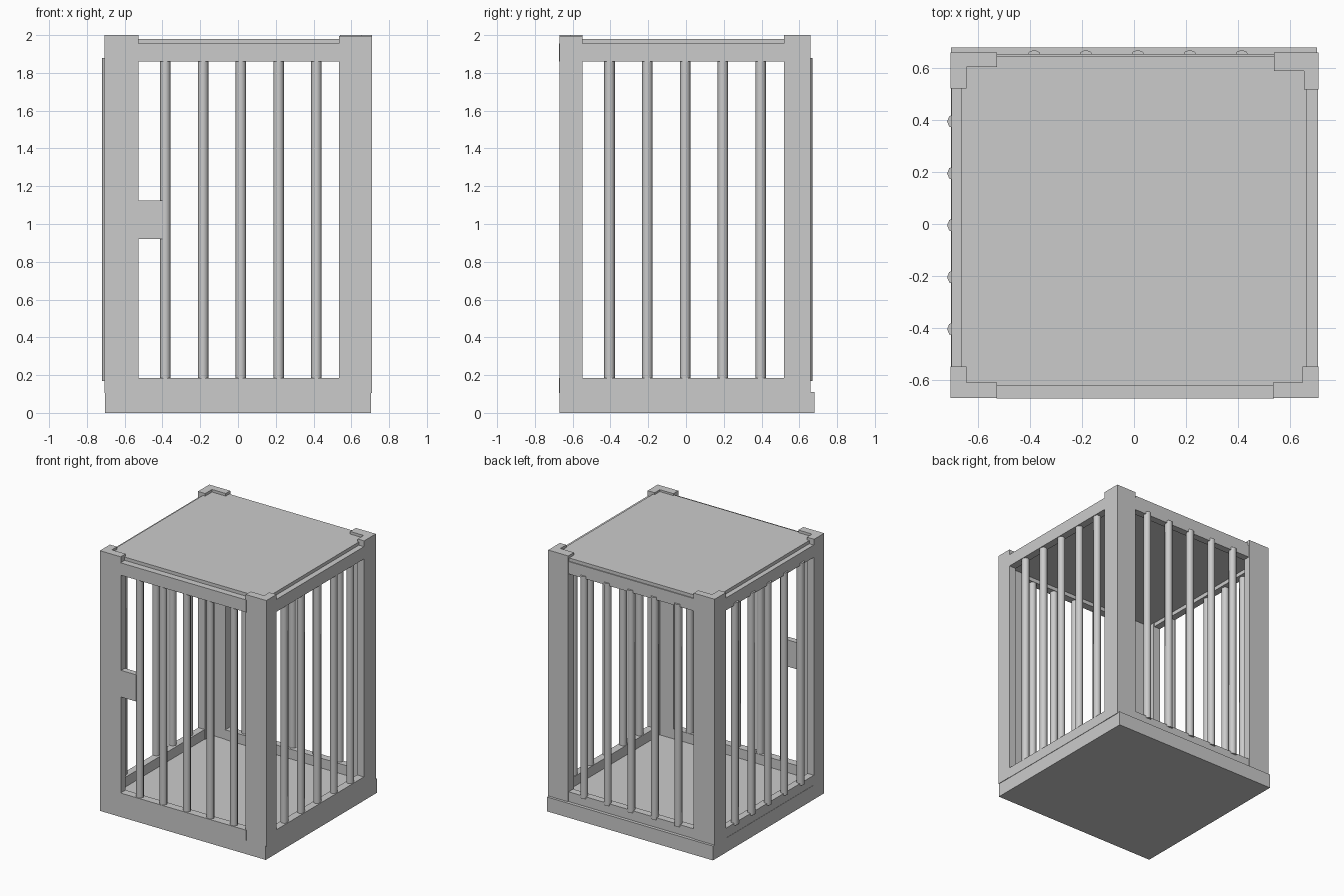
import bpy, bmesh
from mathutils import Matrix, Vector

if "Cube" in bpy.data.objects:
    bpy.data.objects.remove(bpy.data.objects["Cube"])


def make(name, bm):
    me = bpy.data.meshes.new(name)
    bm.to_mesh(me)
    bm.free()
    ob = bpy.data.objects.new(name, me)
    bpy.context.collection.objects.link(ob)
    return ob


def box(name, x0, x1, y0, y1, z0, z1):
    bm = bmesh.new()
    size = Vector((x1 - x0, y1 - y0, z1 - z0))
    mid = Vector((x0 + x1, y0 + y1, z0 + z1)) / 2
    bmesh.ops.create_cube(bm, size=1, matrix=Matrix.Translation(mid) @ Matrix.Diagonal(size).to_4x4())
    return make(name, bm)


def bar(name, x, y, z0, z1, r=0.028):
    bm = bmesh.new()
    bmesh.ops.create_cone(bm, cap_ends=True, segments=8, radius1=r, radius2=r, depth=z1 - z0,
                          matrix=Matrix.Translation((x, y, (z0 + z1) / 2)))
    ob = make(name, bm)
    for p in ob.data.polygons:
        p.use_smooth = abs(p.normal.z) < 0.5


def post(name, outer, inner, arm, height):
    """L-shaped corner post: outer corner, inner corner, ends of both arms."""
    (ox, oy), (ix, iy), (ax, ay) = outer, inner, arm
    pts = [(ox, oy), (ax, oy), (ax, iy), (ix, iy), (ix, ay), (ox, ay)]
    bm = bmesh.new()
    face = bm.faces.new([bm.verts.new((x, y, 0.105)) for x, y in pts])
    top = bmesh.ops.extrude_face_region(bm, geom=[face], use_keep_orig=True)["geom"]
    bmesh.ops.translate(bm, verts=[g for g in top if isinstance(g, bmesh.types.BMVert)],
                        vec=(0, 0, height))
    bmesh.ops.recalc_face_normals(bm, faces=bm.faces)
    make(name, bm)


# Floor and roof slabs
box("base", -0.705, 0.705, -0.67, 0.68, 0, 0.11)
box("roof", -0.665, 0.665, -0.622, 0.648, 1.89, 1.98)

# Corner posts
post("post_front_left", (-0.706, -0.67), (-0.645, -0.61), (-0.528, -0.548), 1.895)
post("post_front_right", (0.71, -0.67), (0.65, -0.61), (0.535, -0.548), 1.89)
post("post_back_left", (-0.706, 0.66), (-0.645, 0.605), (-0.528, 0.522), 1.895)
post("post_back_right", (0.71, 0.66), (0.655, 0.59), (0.54, 0.518), 1.895)

# Top and bottom rails on all four sides
for label, z0, z1 in (("bottom", 0.105, 0.185), ("top", 1.86, 1.955)):
    box(label + "_rail_front", -0.53, 0.54, -0.672, -0.612, z0, z1)
    box(label + "_rail_back", -0.53, 0.545, 0.6, 0.655, z0, z1)
    box(label + "_rail_left", -0.703, -0.65, -0.55, 0.525, z0, z1)
    box(label + "_rail_right", 0.65, 0.708, -0.55, 0.52, z0, z1)

# Bars: front and right sit inside the frame, back and left poke out a little
for i in range(5):
    x = -0.385 + 0.2 * i
    y = -0.405 + 0.2 * i
    bar(f"front_bar_{i}", x, -0.64, 0.17, 1.88)
    bar(f"back_bar_{i}", x, 0.643, 0.17, 1.88)
    bar(f"left_bar_{i}", -0.692, y, 0.17, 1.88)
    bar(f"right_bar_{i}", 0.678, y, 0.17, 1.88)

# Lock plate on the door
box("lock_plate", -0.54, -0.4, -0.665, -0.62, 0.92, 1.125)
